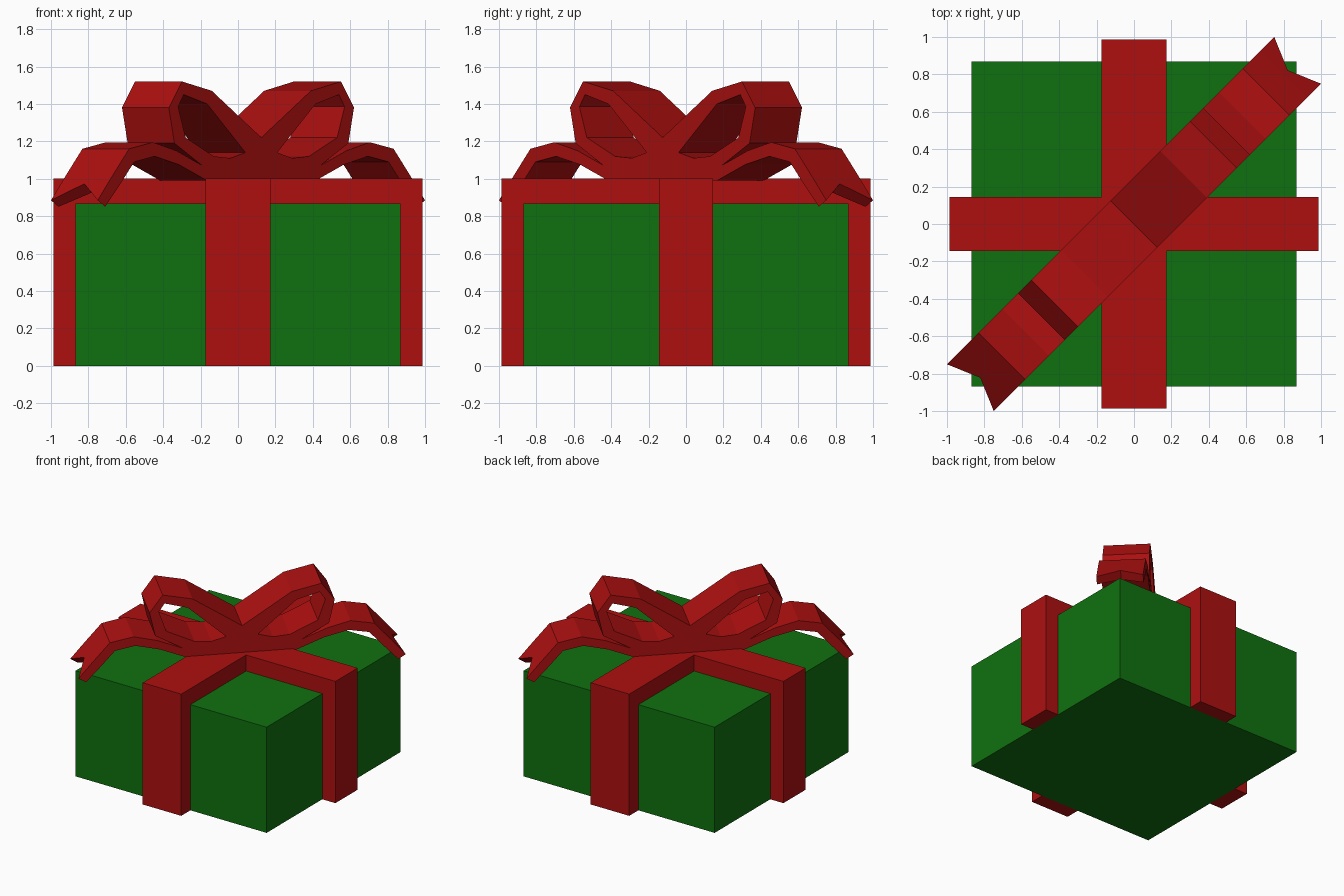
import bpy, bmesh

if "Cube" in bpy.data.objects:
    bpy.data.objects.remove(bpy.data.objects["Cube"])


def material(name, rgb):
    m = bpy.data.materials.new(name)
    m.diffuse_color = (*rgb, 1)
    m.use_nodes = True
    m.node_tree.nodes["Principled BSDF"].inputs["Base Color"].default_value = m.diffuse_color
    return m


RED = material("ribbon red", (0.42, 0.005, 0.005))
GREEN = material("wrapping green", (0.005, 0.165, 0.005))


def finish(bm, name, mat):
    bmesh.ops.remove_doubles(bm, verts=bm.verts, dist=1e-4)
    bmesh.ops.recalc_face_normals(bm, faces=bm.faces)
    me = bpy.data.meshes.new(name)
    bm.to_mesh(me)
    bm.free()
    me.materials.append(mat)
    ob = bpy.data.objects.new(name, me)
    bpy.context.collection.objects.link(ob)
    return ob


def strip(bm, rows, place, closed=False):
    """Thick band: each row is (v, outer profile, inner profile)."""
    grid = [[[bm.verts.new(place(a, v, z)) for a, z in prof] for prof in (o, i)]
            for v, o, i in rows]
    n = len(rows[0][1])
    for k in range(n if closed else n - 1):
        j = (k + 1) % n
        for r in range(len(grid) - 1):
            for side in (0, 1):
                p, q = grid[r][side], grid[r + 1][side]
                bm.faces.new((p[k], p[j], q[j], q[k]))
        for o, i in (grid[0], grid[-1]):
            bm.faces.new((o[k], o[j], i[j], i[k]))
    if not closed:
        for k in (0, n - 1):
            for (o, i), (o2, i2) in zip(grid, grid[1:]):
                bm.faces.new((o[k], o2[k], i2[k], i[k]))


# Box
B = 0.868
bm = bmesh.new()
bmesh.ops.create_cube(bm, size=1)
for v in bm.verts:
    v.co = (v.co.x * 2 * B, v.co.y * 2 * B, (v.co.z + 0.5) * B)
finish(bm, "box", GREEN)

# Two ribbon bands wrapped over the box
R = 0.987
outer = [(-R, 0), (-R, 1), (R, 1), (R, 0)]
inner = [(-B, 0), (-B, B), (B, B), (B, 0)]
for name, w, place in (
        ("ribbon_side_to_side", 0.145, lambda a, v, z: (a, v, z)),
        ("ribbon_front_to_back", 0.175, lambda a, v, z: (v, a, z))):
    bm = bmesh.new()
    strip(bm, [(-w, outer, inner), (w, outer, inner)], place)
    finish(bm, name, RED)


# Bow lies along the diagonal
def diagonal(a, v, z):
    return (a + v, a - v, z)


W = 0.125
loop_out = [(0, 1.22), (.265, 1.47), (.425, 1.52), (.495, 1.38),
            (.465, 1.19), (.315, 1.07), (0, 1.03)]
loop_in = [(.085, 1.14), (.29, 1.40), (.415, 1.45), (.445, 1.385),
           (.405, 1.22), (.255, 1.12), (.165, 1.11)]


def flip(pts, s):
    return [(a * s, z) for a, z in pts]


# Bow loops, mirrored and welded at the middle
bm = bmesh.new()
for s in (1, -1):
    o, i = flip(loop_out, s), flip(loop_in, s)
    strip(bm, [(-W, o, i), (W, o, i)], diagonal, closed=True)
hidden = [f for f in bm.faces if all(abs(v.co.x + v.co.y) < 1e-5 for v in f.verts)]
bmesh.ops.delete(bm, geom=hidden, context='FACES')
finish(bm, "bow_loops", RED)

# Bow tails with notched ends
tail_out = [(.315, 1.07), (.455, 1.15), (.58, 1.195), (.707, 1.16), (.80, 1.01), (.875, .885)]
tail_in = [(.29, .99), (.44, 1.075), (.57, 1.12), (.68, 1.09), (.762, .96), (.835, .85)]


def both(pts):
    return flip(pts[::-1], -1) + pts


mid_out = tail_out[:-1] + [(.822, .973)]
mid_in = tail_in[:-1] + [(.784, .925)]
bm = bmesh.new()
strip(bm, [(-W, both(tail_out), both(tail_in)),
           (0, both(mid_out), both(mid_in)),
           (W, both(tail_out), both(tail_in))], diagonal)
finish(bm, "bow_tails", RED)
